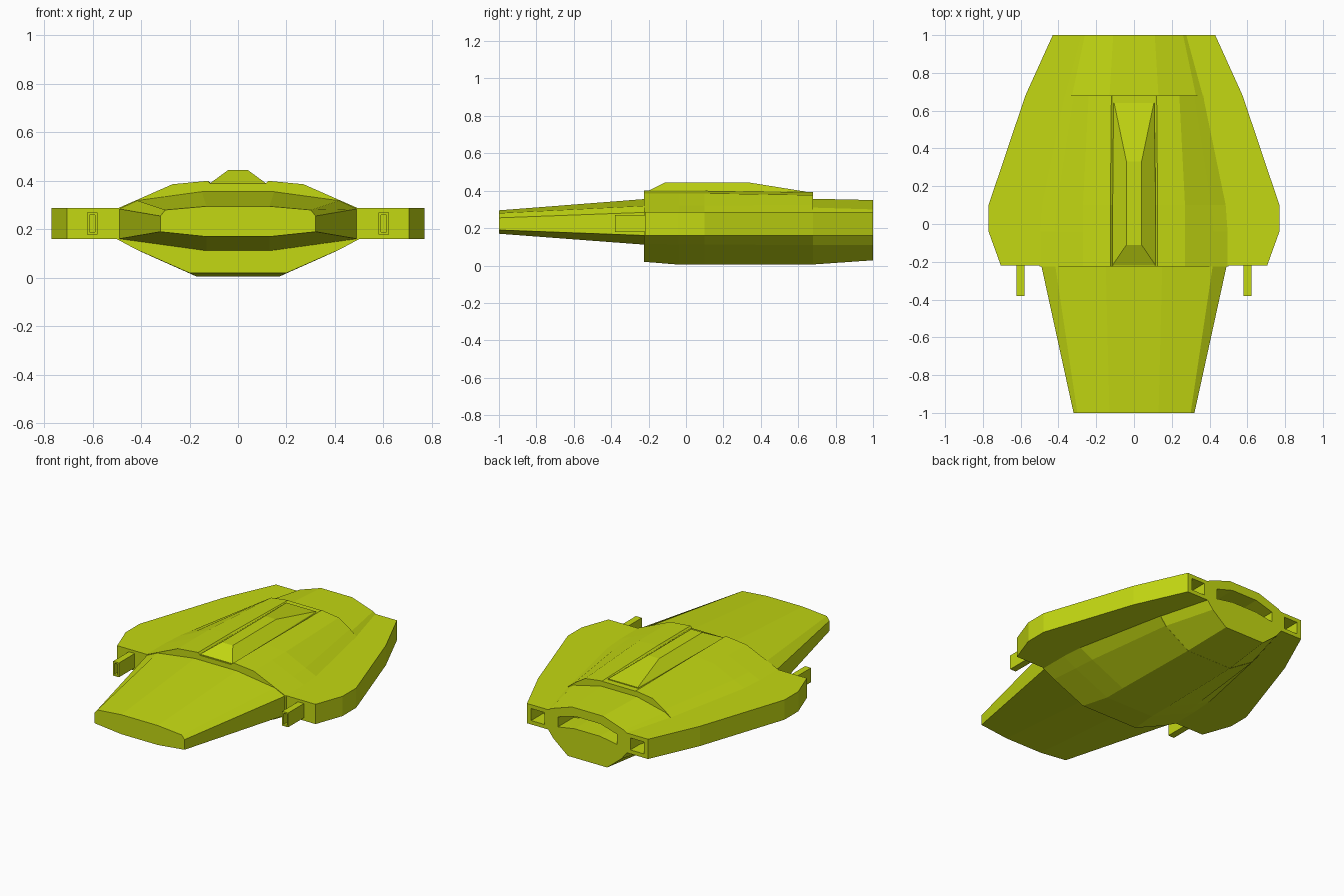
import bpy
import bmesh

cube = bpy.data.objects.get("Cube")
if cube:
    bpy.data.objects.remove(cube)

COLOR = (0.55, 0.69, 0.006, 1)
paint = bpy.data.materials.new("lime_paint")
paint.use_nodes = True
paint.diffuse_color = COLOR
shader = paint.node_tree.nodes["Principled BSDF"]
shader.inputs["Base Color"].default_value = COLOR
shader.inputs["Roughness"].default_value = 0.7


def loft(name, rings):
    """Skin a list of closed rings of equal length and cap both ends."""
    bm = bmesh.new()
    loops = [[bm.verts.new(p) for p in ring] for ring in rings]
    for a, b in zip(loops, loops[1:]):
        for i in range(len(a)):
            j = (i + 1) % len(a)
            bm.faces.new((a[i], a[j], b[j], b[i]))
    bm.faces.new(loops[0])
    bm.faces.new(loops[-1])
    bmesh.ops.recalc_face_normals(bm, faces=bm.faces)
    mesh = bpy.data.meshes.new(name)
    bm.to_mesh(mesh)
    bm.free()
    mesh.materials.append(paint)
    obj = bpy.data.objects.new(name, mesh)
    bpy.context.collection.objects.link(obj)
    return obj


def section(y, half):
    """Mirror a right-hand half profile of (x, z) points into a ring."""
    return [(x, y, z) for x, z in half] + [(-x, y, z) for x, z in reversed(half)]


def box(name, x, y, z):
    return loft(name, [[(x[0], v, z[0]), (x[1], v, z[0]),
                        (x[1], v, z[1]), (x[0], v, z[1])] for v in y])


def cut(target, cutter):
    cutter.hide_render = True
    cutter.hide_viewport = True
    cutter.display_type = 'WIRE'
    mod = target.modifiers.new("recess", 'BOOLEAN')
    mod.operation = 'DIFFERENCE'
    mod.solver = 'EXACT'
    mod.object = cutter


# Flat tapering nose
loft("nose", [
    section(-1, [(0.13, 0.295), (0.30, 0.28), (0.32, 0.255),
                 (0.32, 0.19), (0.13, 0.17)]),
    section(-0.2, [(0.15, 0.357), (0.42, 0.32), (0.495, 0.285),
                   (0.495, 0.16), (0.13, 0.11)]),
])

# Main hull, with a shallow trough along the spine for the canopy
loft("hull", [
    section(-0.225, [(0.11, 0.385), (0.125, 0.4), (0.27, 0.386), (0.42, 0.32),
                     (0.5, 0.285), (0.5, 0.16), (0.42, 0.117), (0.2, 0.02)]),
    section(-0.04, [(0.11, 0.385), (0.125, 0.4), (0.27, 0.386), (0.42, 0.32),
                    (0.5, 0.285), (0.5, 0.16), (0.41, 0.112), (0.17, 0.005)]),
    section(0.1, [(0.11, 0.385), (0.125, 0.4), (0.27, 0.386), (0.41, 0.32),
                  (0.49, 0.285), (0.49, 0.16), (0.4, 0.112), (0.17, 0.005)]),
    section(0.68, [(0.11, 0.39), (0.12, 0.392), (0.24, 0.376), (0.32, 0.325),
                   (0.37, 0.285), (0.37, 0.16), (0.33, 0.11), (0.16, 0.005)]),
])

# Lower rear deck ending in a flat plate with a curved exhaust slot
stern = loft("stern", [
    section(0.67, [(0.13, 0.357), (0.33, 0.31), (0.37, 0.285),
                   (0.37, 0.16), (0.33, 0.11), (0.16, 0.005)]),
    section(1, [(0.11, 0.35), (0.26, 0.3), (0.28, 0.285),
                (0.28, 0.16), (0.24, 0.11), (0.14, 0.028)]),
])
slot = [(0.09, 0.295), (0.21, 0.26), (0.21, 0.195), (0.09, 0.215)]
cut(stern, loft("exhaust_cutter", [section(y, slot) for y in (0.84, 1.1)]))

# Canopy ridge
loft("canopy", [
    [(-0.12, -0.22, 0.384), (0.12, -0.22, 0.384),
     (0.11, 0.64, 0.384), (-0.11, 0.64, 0.384)],
    [(-0.115, -0.22, 0.39), (0.115, -0.22, 0.39),
     (0.105, 0.64, 0.395), (-0.105, 0.64, 0.395)],
    [(-0.04, -0.11, 0.445), (0.04, -0.11, 0.445),
     (0.04, 0.33, 0.445), (-0.04, 0.33, 0.445)],
])

# Slab wings with rear vents and short hollow guns
WING = [(0.24, 1), (0.43, 1), (0.575, 0.68), (0.77, 0.1),
        (0.77, -0.04), (0.705, -0.22), (0.24, -0.22)]
for side, s in (("left", 1), ("right", -1)):
    wing = loft(side + "_wing", [[(s * x, y, z) for x, y in WING]
                                 for z in (0.16, 0.287)])
    cut(wing, box(side + "_vent_cutter", (s * 0.305, s * 0.4),
                  (0.88, 1.1), (0.185, 0.262)))
    gun = box(side + "_gun", (s * 0.58, s * 0.622), (-0.38, -0.2), (0.178, 0.27))
    cut(gun, box(side + "_bore_cutter", (s * 0.589, s * 0.613),
                 (-0.5, -0.3), (0.188, 0.26)))
